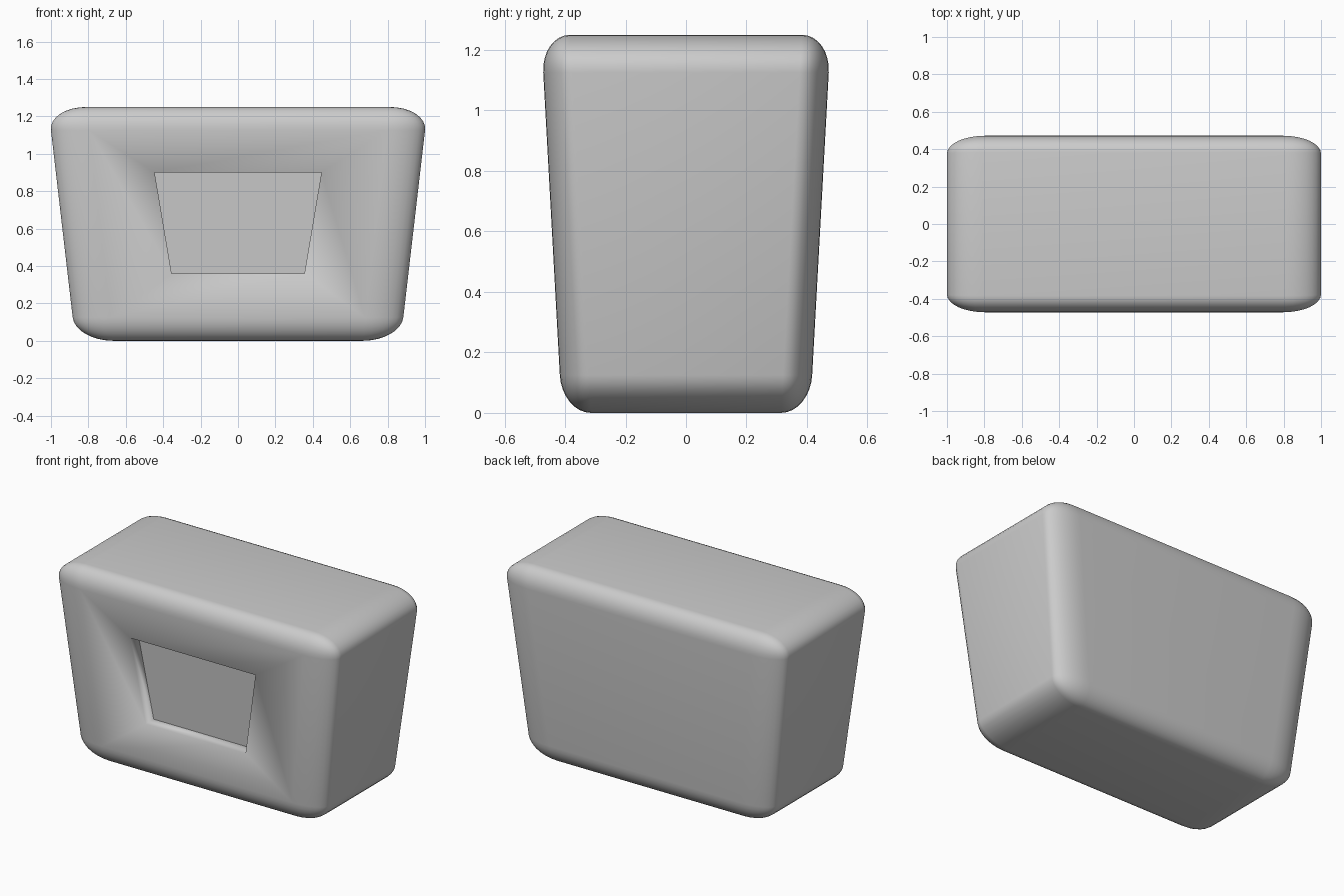
import bpy, bmesh

if "Cube" in bpy.data.objects:
    bpy.data.objects.remove(bpy.data.objects["Cube"])

HEIGHT, HALF_X, HALF_Y = 1.25, 1.0, 0.472
DEPTH = 0.08

bm = bmesh.new()

# tapered block with rounded edges, rounded before the uneven scaling
bmesh.ops.create_cube(bm, size=2)
for v in bm.verts:
    if v.co.z < 0:
        v.co.x *= 0.857
        v.co.y *= 0.857
bmesh.ops.bevel(bm, geom=bm.edges[:], offset=0.2, offset_type='OFFSET',
                segments=8, profile=0.5, affect='EDGES', clamp_overlap=True)
mx = max(v.co.x for v in bm.verts)
my = max(v.co.y for v in bm.verts)
for v in bm.verts:
    v.co.x *= HALF_X / mx
    v.co.y *= HALF_Y / my
    v.co.z = (v.co.z + 1) * HEIGHT / 2
bm.normal_update()

# recess in the front: rim on the sloping face, then the sunken panel
front = max(bm.faces, key=lambda f: -f.normal.y * f.calc_area())
centre, normal = front.calc_center_median(), front.normal.copy()


def place(face, inward):
    mid = face.calc_center_median().z
    for v in face.verts:
        half, z = (0.446, 0.9) if v.co.z > mid else (0.355, 0.36)
        y = centre.y - normal.z * (z - centre.z) / normal.y
        v.co = (half if v.co.x > 0 else -half, y + inward, z)


bmesh.ops.inset_individual(bm, faces=[front], thickness=0.1)
place(front, 0)
bmesh.ops.inset_individual(bm, faces=[front], thickness=0.02)
place(front, DEPTH)

# smooth shading everywhere, sharp only around the panel
for f in bm.faces:
    f.smooth = True
for e in front.edges:
    e.smooth = False
bm.normal_update()

mesh = bpy.data.meshes.new("recessed_block")
bm.to_mesh(mesh)
bm.free()
block = bpy.data.objects.new("recessed_block", mesh)
bpy.context.collection.objects.link(block)
